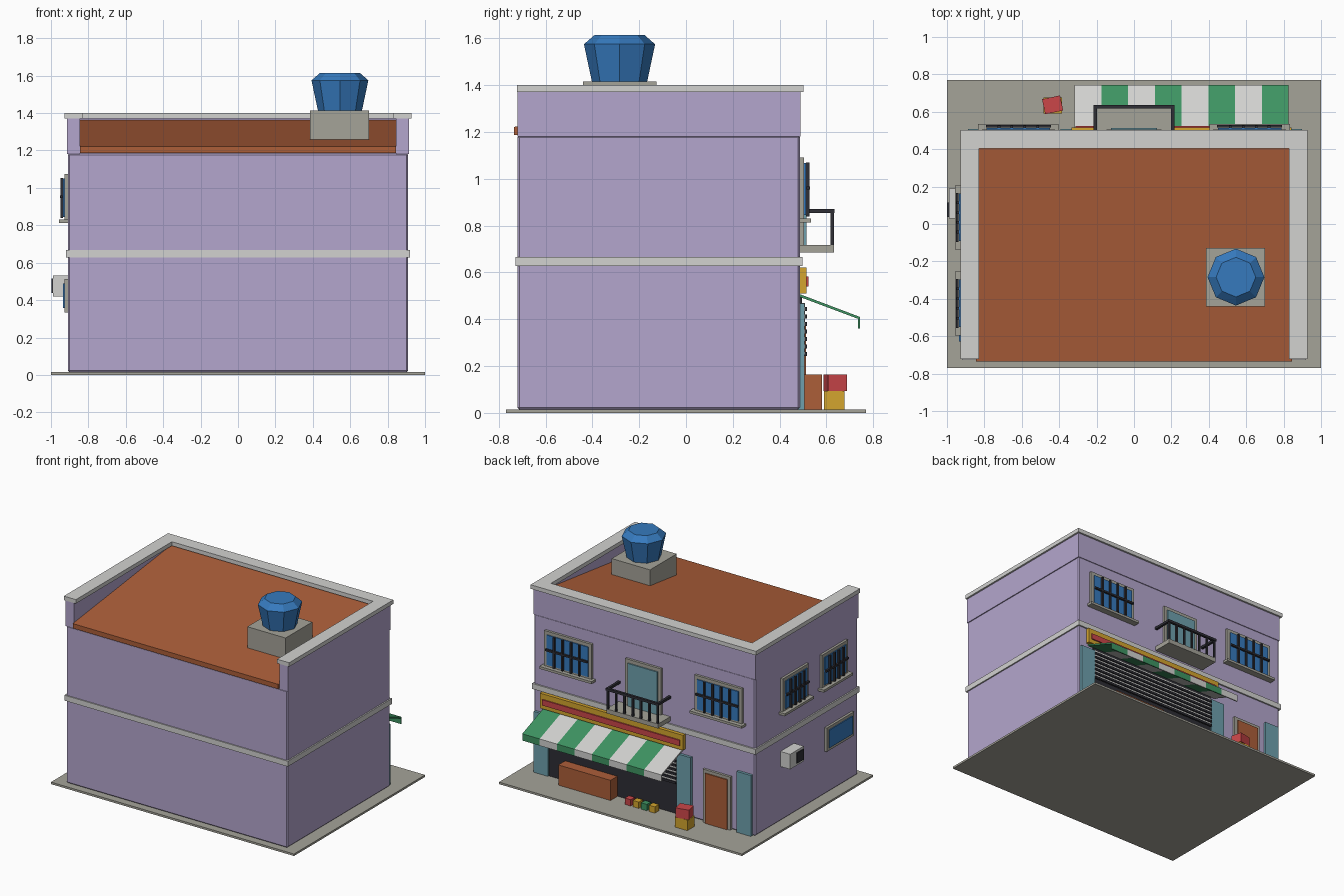
import bpy, bmesh, math

if "Cube" in bpy.data.objects:
    bpy.data.objects.remove(bpy.data.objects["Cube"])


def srgb(r, g, b):
    return [((c / 255 + 0.055) / 1.055) ** 2.4 for c in (r, g, b)] + [1]


COLOURS = {
    "lavender": (180, 166, 205), "pale_grey": (210, 210, 208), "concrete": (165, 163, 153),
    "terracotta": (172, 94, 57), "charcoal": (46, 46, 53), "blue": (54, 122, 190),
    "teal": (110, 160, 174), "green": (62, 148, 98), "yellow": (212, 165, 46), "red": (203, 70, 73),
}
MATS = {}
for key, rgb in COLOURS.items():
    MATS[key] = bpy.data.materials.new(key)
    MATS[key].diffuse_color = srgb(*rgb)


def finish(name, bm, mat):
    bmesh.ops.recalc_face_normals(bm, faces=bm.faces)
    me = bpy.data.meshes.new(name)
    bm.to_mesh(me)
    bm.free()
    me.materials.append(MATS[mat])
    ob = bpy.data.objects.new(name, me)
    bpy.context.collection.objects.link(ob)
    return ob


def box(name, mat, x, y, z, rot=0, bevel=0):
    """Box from (min, max) ranges, optionally turned about its own upright axis."""
    bm = bmesh.new()
    bmesh.ops.create_cube(bm, size=1)
    for v in bm.verts:
        v.co = [c * (r[1] - r[0]) for c, r in zip(v.co, (x, y, z))]
    if bevel:
        bmesh.ops.bevel(bm, geom=bm.edges[:], offset=bevel, segments=1, affect='EDGES')
    ob = finish(name, bm, mat)
    ob.location = [sum(r) / 2 for r in (x, y, z)]
    ob.rotation_euler.z = rot
    return ob


def prism(name, mat, profile, x0, x1):
    """Extrude a (y, z) outline along x."""
    bm = bmesh.new()
    face = bm.faces.new([bm.verts.new((x0, y, z)) for y, z in profile])
    new = bmesh.ops.extrude_face_region(bm, geom=[face])["geom"]
    bmesh.ops.translate(bm, vec=(x1 - x0, 0, 0), verts=[g for g in new if isinstance(g, bmesh.types.BMVert)])
    return finish(name, bm, mat)


BACK, SIDE = 0.487, -0.91   # wall planes carrying the details


def on_wall(wall, name, mat, u, d, z):
    """Box on a wall: u runs along the wall, d is the distance out of it."""
    if wall == "back":
        return box(name, mat, u, (BACK + d[0], BACK + d[1]), z)
    return box(name, mat, (SIDE - d[1], SIDE - d[0]), u, z)


# Pavement, walls, floor band
box("pavement", "concrete", (-1, 1), (-0.77, 0.77), (0, 0.015))
box("walls", "lavender", (-0.91, 0.91), (-0.72, BACK), (0.015, 1.185), bevel=0.008)
box("floor_band", "pale_grey", (-0.92, 0.92), (-0.728, 0.498), (0.627, 0.667))

# Parapet on three sides with its capping
for s, side in ((-1, "left"), (1, "right")):
    box(side + "_parapet", "lavender", sorted((s * 0.845, s * 0.914)), (-0.72, BACK + 0.002), (1.18, 1.372))
    box(side + "_capping", "pale_grey", sorted((s * 0.828, s * 0.927)), (-0.723, 0.502), (1.37, 1.4))
box("back_parapet", "lavender", (-0.845, 0.845), (0.42, BACK + 0.002), (1.18, 1.372))
box("back_capping", "pale_grey", (-0.828, 0.828), (0.405, 0.502), (1.37, 1.4))

# Sloping roof
prism("sloping_roof", "terracotta", [(-0.735, 1.187), (-0.735, 1.222), (0.42, 1.364), (0.42, 1.187)], -0.845, 0.845)

# Water tank on its plinth
box("tank_plinth", "concrete", (0.385, 0.7), (-0.44, -0.127), (1.25, 1.415))
bm = bmesh.new()
rings = [[bm.verts.new((r * math.cos(i * math.pi / 4), r * math.sin(i * math.pi / 4), z)) for i in range(8)]
         for r, z in ((0.118, 1.415), (0.152, 1.575), (0.106, 1.615))]
bm.faces.new(rings[0])
bm.faces.new(rings[-1])
for a, b in zip(rings, rings[1:]):
    for i in range(8):
        bm.faces.new((a[i], a[(i + 1) % 8], b[(i + 1) % 8], b[i]))
tank = finish("water_tank", bm, "blue")
tank.location = (0.545, -0.284, 0)


# Barred upper windows
def window(wall, label, c, half, top):
    on_wall(wall, label + "_frame", "concrete", (c - half, c + half), (-0.01, 0.018), (0.83, top))
    on_wall(wall, label + "_glass", "blue", (c - half + 0.025, c + half - 0.025), (0.018, 0.025), (0.845, top - 0.025))
    on_wall(wall, label + "_sill", "concrete", (c - half - 0.02, c + half + 0.02), (-0.01, 0.048), (0.813, 0.831))
    w = half - 0.022
    for i in range(4):
        u = c - w + 2 * w * (i + 1) / 5
        on_wall(wall, f"{label}_bar_{i}", "charcoal", (u - 0.007, u + 0.007), (0.026, 0.04), (0.84, top - 0.022))
    mid = (0.83 + top) / 2
    on_wall(wall, label + "_cross_bar", "charcoal", (c - w, c + w), (0.028, 0.042), (mid - 0.007, mid + 0.007))


window("back", "back_window_left", -0.618, 0.195, 1.092)
window("back", "back_window_right", 0.618, 0.195, 1.092)
window("side", "side_window_a", 0.035, 0.152, 1.075)
window("side", "side_window_b", -0.425, 0.152, 1.075)

# Small lower side window and air conditioner
on_wall("side", "small_window_frame", "concrete", (-0.65, -0.33), (-0.01, 0.018), (0.335, 0.512))
on_wall("side", "small_window_glass", "blue", (-0.627, -0.353), (0.018, 0.025), (0.357, 0.49))
on_wall("side", "air_conditioner", "pale_grey", (0.03, 0.19), (-0.01, 0.08), (0.42, 0.532))
on_wall("side", "air_conditioner_grille", "charcoal", (0.037, 0.115), (0.08, 0.086), (0.437, 0.515))

# Balcony with door and railing
on_wall("back", "balcony_door_frame", "concrete", (-0.147, 0.147), (-0.01, 0.018), (0.7, 1.062))
on_wall("back", "balcony_door", "teal", (-0.123, 0.123), (0.018, 0.027), (0.718, 1.035))
box("balcony_slab", "concrete", (-0.212, 0.212), (0.48, 0.632), (0.685, 0.718))
box("front_handrail", "charcoal", (-0.217, 0.217), (0.617, 0.635), (0.854, 0.872))
for s in (-1, 1):
    box("side_handrail", "charcoal", sorted((s * 0.199, s * 0.217)), (0.487, 0.617), (0.854, 0.872))
for i in range(7):
    u = -0.205 + i * 0.41 / 6
    box(f"baluster_{i}", "charcoal", (u - 0.007, u + 0.007), (0.618, 0.632), (0.715, 0.858))

# Shop front: pilasters, opening, roller shutter
for i, u in enumerate((0.84, -0.335, -0.83)):
    on_wall("back", f"pilaster_{i}", "teal", (u - 0.058, u + 0.058), (-0.01, 0.02), (0.015, 0.468))
on_wall("back", "shop_opening", "charcoal", (-0.28, 0.785), (-0.01, 0.009), (0.015, 0.5))
on_wall("back", "roller_shutter", "pale_grey", (-0.275, 0.78), (0.009, 0.021), (0.25, 0.47))
for i in range(7):
    z = 0.252 + i * 0.032
    on_wall("back", f"shutter_slat_{i}", "charcoal", (-0.275, 0.78), (0.018, 0.03), (z - 0.008, z + 0.008))

# Sign board
on_wall("back", "sign_board", "yellow", (-0.335, 0.842), (-0.01, 0.028), (0.51, 0.622))
on_wall("back", "sign_band", "red", (-0.312, 0.82), (0.028, 0.037), (0.54, 0.582))

# Striped awning with a hanging edge
outline = [(0.487, 0.507), (0.743, 0.41), (0.743, 0.36), (0.735, 0.36), (0.735, 0.402), (0.487, 0.495)]
for i in range(8):
    x = -0.317 + i * 0.143
    prism(f"awning_stripe_{i}", ("pale_grey", "green")[i % 2], outline, x, x + 0.143)

# House door
on_wall("back", "house_door_frame", "concrete", (-0.718, -0.492), (-0.01, 0.018), (0.015, 0.41))
on_wall("back", "house_door", "terracotta", (-0.695, -0.515), (0.018, 0.026), (0.015, 0.387))

# Counter, goods and crates
box("shop_counter", "terracotta", (0.215, 0.645), (0.5, 0.58), (0.015, 0.165))
for i, col in enumerate(("red", "yellow", "green", "yellow")):
    u = 0.077 - i * 0.066
    box(f"goods_box_{i}", col, (u - 0.024, u + 0.024), (0.526, 0.574), (0.015, 0.062))
box("lower_crate", "yellow", (-0.485, -0.385), (0.59, 0.677), (0.015, 0.093))
box("upper_crate", "red", (-0.484, -0.386), (0.596, 0.678), (0.093, 0.165), rot=math.radians(12))

for m in bpy.data.materials:
    if m.users and not m.is_grease_pencil:
        m.use_nodes = True
        m.node_tree.nodes["Principled BSDF"].inputs["Base Color"].default_value = m.diffuse_color
